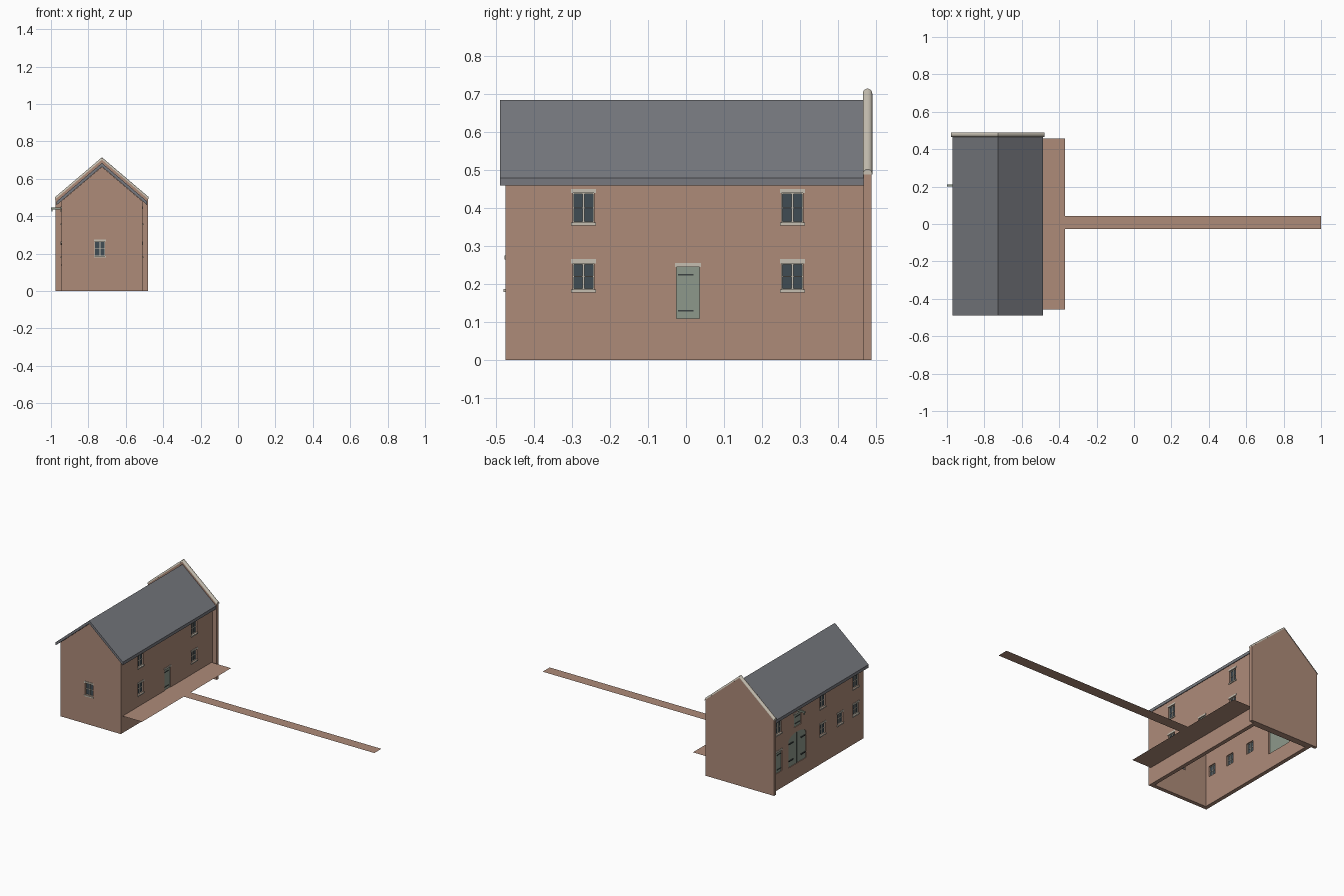
import bpy
import bmesh
import math

cube = bpy.data.objects.get("Cube")
if cube:
    bpy.data.objects.remove(cube, do_unlink=True)


def material(name, red, green, blue):
    def linear(v):
        v /= 255
        return v / 12.92 if v <= 0.04045 else ((v + 0.055) / 1.055) ** 2.4
    color = (linear(red), linear(green), linear(blue), 1)
    mat = bpy.data.materials.new(name)
    mat.use_nodes = True
    mat.diffuse_color = color
    mat.node_tree.nodes["Principled BSDF"].inputs["Base Color"].default_value = color
    return mat


BRICK = material("brick", 174, 139, 121)
SLATE = material("slate", 119, 121, 127)
STONE = material("pale stone", 198, 191, 177)
GREEN = material("green paint", 141, 153, 139)
GLASS = material("dark glass", 64, 76, 83)
IRON = material("dark iron", 60, 66, 66)

# Main dimensions
RIGHT, LEFT, FRONT, BACK = -0.945, -0.51, -0.475, 0.47
MID = (RIGHT + LEFT) / 2
SLOPE = 0.85
WALL = 0.025

# Each wall maps (along, up, outward) to model space
WALLS = {
    "door_side": lambda u, z, d: (LEFT + d, u, z),
    "yard_side": lambda u, z, d: (RIGHT - d, u, z),
    "front": lambda u, z, d: (u, FRONT - d, z),
    "depth": lambda u, z, d: (u, d, z),
}


def build(name, bm, mat):
    bmesh.ops.recalc_face_normals(bm, faces=bm.faces)
    mesh = bpy.data.meshes.new(name)
    bm.to_mesh(mesh)
    bm.free()
    mesh.materials.append(mat)
    obj = bpy.data.objects.new(name, mesh)
    bpy.context.collection.objects.link(obj)
    return obj


def solid(name, wall, mat, *pieces):
    """Extrude outlines along the wall's outward direction."""
    bm = bmesh.new()
    place = WALLS[wall]
    for outline, near, far in pieces:
        a = [bm.verts.new(place(u, z, near)) for u, z in outline]
        b = [bm.verts.new(place(u, z, far)) for u, z in outline]
        bm.faces.new(a)
        bm.faces.new(b[::-1])
        for i in range(len(a)):
            j = (i + 1) % len(a)
            bm.faces.new((a[i], a[j], b[j], b[i]))
    return build(name, bm, mat)


def rect(u0, u1, z0, z1):
    return [(u0, z0), (u1, z0), (u1, z1), (u0, z1)]


def gable(half, apex):
    eave = apex - SLOPE * half
    return [(MID - half, 0), (MID + half, 0), (MID + half, eave), (MID, apex), (MID - half, eave)]


# Hollow walls
walls = solid("walls", "depth", BRICK, (gable((LEFT - RIGHT) / 2, 0.664), FRONT, BACK))


def cut(wall, outline, near, far):
    cutter = solid("cutter", wall, BRICK, (outline, near, far))
    cutter.hide_render = True
    mod = walls.modifiers.new("opening", "BOOLEAN")
    mod.operation = "DIFFERENCE"
    mod.solver = "EXACT"
    mod.object = cutter
    bpy.context.view_layer.objects.active = walls
    bpy.ops.object.modifier_apply(modifier=mod.name)
    bpy.data.objects.remove(cutter, do_unlink=True)


cut("depth", rect(RIGHT + WALL, LEFT - WALL, -0.1, 1), FRONT + WALL, BACK - WALL)


def window(name, wall, u, z0, z1):
    w, bar = 0.028, 0.0025
    mid = (z0 + z1) / 2
    cut(wall, rect(u - w, u + w, z0, z1), -0.04, 0.02)
    solid(name + "_glass", wall, GLASS, (rect(u - w, u + w, z0, z1), -0.014, -0.01))
    bars = [rect(u - w, u - w + bar, z0, z1), rect(u + w - bar, u + w, z0, z1),
            rect(u - bar, u + bar, z0, z1),
            rect(u - w, u + w, z0, z0 + bar), rect(u - w, u + w, z1 - bar, z1),
            rect(u - w, u + w, mid - bar / 2, mid + bar / 2)]
    solid(name + "_frame", wall, STONE, *[(b, -0.017, -0.006) for b in bars])
    solid(name + "_lintel_and_sill", wall, STONE,
          (rect(u - 0.033, u + 0.033, z1, z1 + 0.011), -0.015, 0.003),
          (rect(u - 0.033, u + 0.033, z0 - 0.008, z0), -0.015, 0.005))


def door(name, wall, u, half, z0, z1):
    outline = rect(u - half, u + half, z0, z1)
    cut(wall, outline, -0.04, 0.02)
    solid(name, wall, GREEN, (outline, -0.014, -0.004))
    solid(name + "_lintel", wall, STONE,
          (rect(u - half - 0.004, u + half + 0.004, z1, z1 + 0.011), -0.015, 0.003))
    solid(name + "_hinges", wall, IRON,
          *[(rect(u - half + 0.004, u + half * 0.5, z - 0.002, z + 0.002), -0.006, -0.001)
            for z in (z0 + 0.02, z1 - 0.02)])


# Windows: low and high rows
LOW, HIGH = (0.186, 0.255), (0.362, 0.44)
for row, heights in (("lower", LOW), ("upper", HIGH)):
    for i, y in enumerate((-0.27, 0.28)):
        window(f"{row}_window_{i + 1}", "door_side", y, *heights)
for i, y in enumerate((-0.395, -0.235, -0.055)):
    window(f"yard_lower_window_{i + 1}", "yard_side", y, *LOW)
for i, y in enumerate((-0.395, -0.055, 0.396)):
    window(f"yard_upper_window_{i + 1}", "yard_side", y, *HIGH)
window("front_window", "front", -0.738, 0.188, 0.265)

# Plain doors
door("entrance_door", "door_side", 0.005, 0.03, 0.11, 0.245)
door("yard_door", "yard_side", 0.396, 0.03, 0.11, 0.245)
door("loading_door", "yard_side", 0.205, 0.036, 0.34, 0.422)

# Arched barn door
CENTRE, HALF, SPRING = 0.207, 0.092, 0.265
arch = [(CENTRE - HALF, 0.1), (CENTRE + HALF, 0.1)]
arch += [(CENTRE + HALF * math.cos(t), SPRING + 0.04 * math.sin(t))
         for t in (math.pi * i / 10 for i in range(11))]
cut("yard_side", arch, -0.04, 0.02)
solid("barn_door", "yard_side", GREEN, (arch, -0.014, -0.004))
straps = []
for side in (-1, 1):
    for z in (0.14, 0.25):
        a, b = sorted((CENTRE + side * 0.04, CENTRE + side * 0.086))
        straps.append((rect(a, b, z - 0.003, z + 0.003), -0.006, 0.001))
straps.append((rect(CENTRE - 0.001, CENTRE + 0.001, 0.1, 0.3), -0.006, -0.003))
solid("barn_door_straps", "yard_side", IRON, *straps)

# Hoist beam above the loading door
solid("hoist_beam", "yard_side", GREEN,
      (rect(0.2, 0.21, 0.437, 0.447), -0.03, 0.055),
      (rect(0.202, 0.208, 0.425, 0.437), 0.046, 0.051))

# Slate roof with a small overhang
outer = gable(0.242, 0.685)[2:]
roof = outer + [(u, z - 0.02) for u, z in reversed(outer)]
solid("roof", "depth", SLATE, (roof, -0.49, 0.469))

# Tall back gable with rounded stone coping
solid("back_gable", "depth", BRICK, (gable(0.247, 0.702), 0.468, 0.488))
bm = bmesh.new()
rings = []
for u, z in gable(0.25, 0.702)[2:]:
    rings.append([bm.verts.new((u, 0.478 - 0.0125 * math.cos(t), z + 0.013 * math.sin(t)))
                  for t in (math.pi * i / 10 for i in range(11))])
for a, b in zip(rings, rings[1:]):
    for i in range(len(a)):
        j = (i + 1) % len(a)
        bm.faces.new((a[i], a[j], b[j], b[i]))
bm.faces.new(rings[0])
bm.faces.new(rings[-1])
coping = build("gable_coping", bm, STONE)
bpy.context.view_layer.objects.active = coping
coping.select_set(True)
bpy.ops.object.shade_smooth_by_angle(angle=math.radians(30))

# Thin terrace with a long path
bm = bmesh.new()
for x0, x1, y0, y1 in ((LEFT, -0.37, -0.457, 0.457), (-0.37, 1, -0.028, 0.044)):
    bm.faces.new([bm.verts.new((x, y, 0.11)) for x, y in rect(x0, x1, y0, y1)])
build("terrace_and_path", bm, BRICK)
